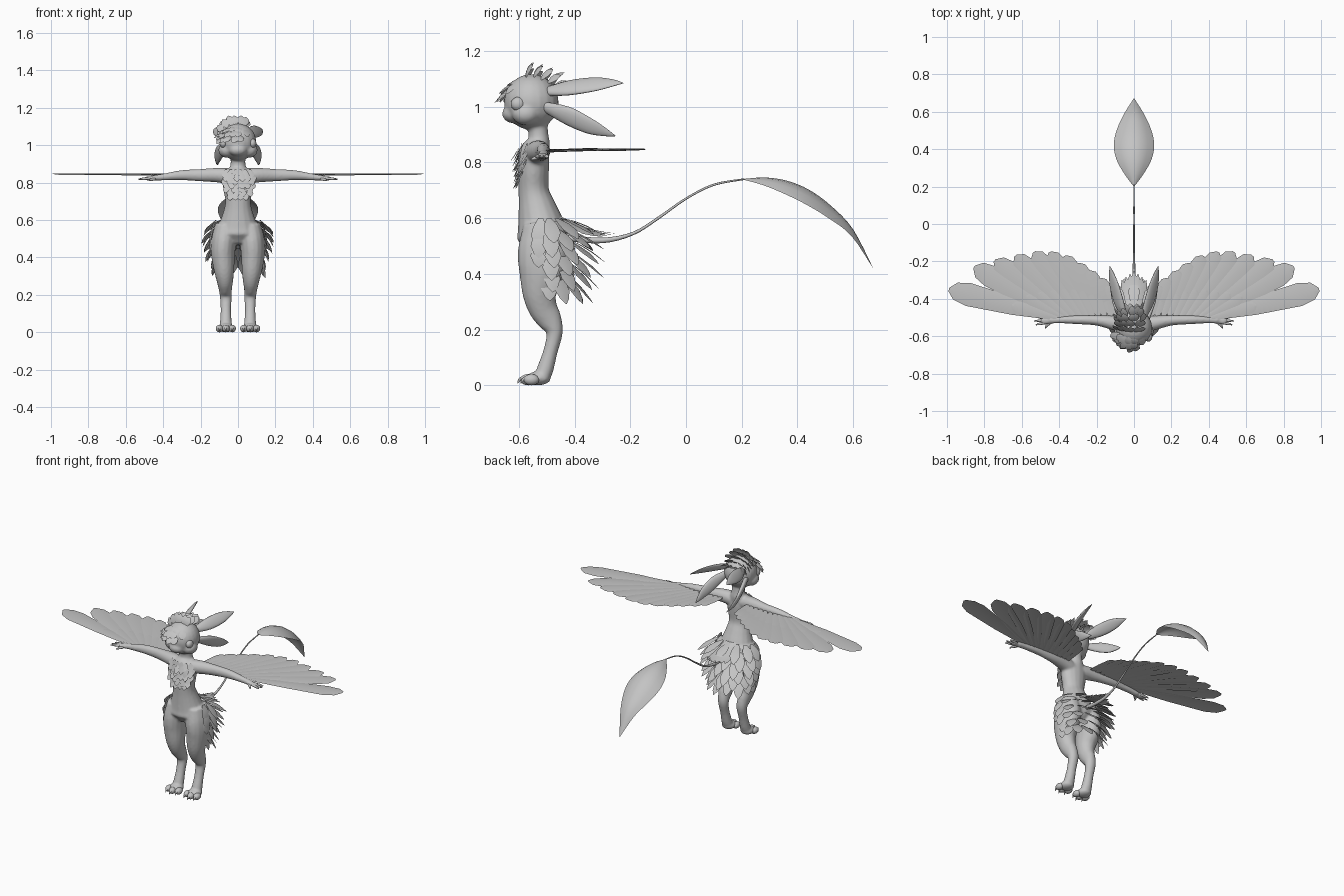
import bpy, bmesh, math, random
from mathutils import Vector, Matrix

random.seed(4)
cube = bpy.data.objects.get("Cube")
if cube:
    bpy.data.objects.remove(cube)

gray = bpy.data.materials.new("plain_gray")
gray.use_nodes = True
COLOR = (0.55, 0.55, 0.55, 1)
gray.diffuse_color = COLOR
gray.node_tree.nodes["Principled BSDF"].inputs["Base Color"].default_value = COLOR


def finish(bm, name):
    mesh = bpy.data.meshes.new(name)
    for f in bm.faces:
        f.smooth = True
    bm.to_mesh(mesh)
    bm.free()
    mesh.materials.append(gray)
    ob = bpy.data.objects.new(name, mesh)
    bpy.context.collection.objects.link(ob)
    return ob


def spline(pts, steps):
    """Catmull-Rom samples through tuples of any size."""
    out = []
    for i in range(len(pts) - 1):
        quad = [pts[max(i - 1, 0)], pts[i], pts[i + 1], pts[min(i + 2, len(pts) - 1)]]
        for k in range(steps):
            t = k / steps
            out.append([b + t / 2 * (c - a + t * (2 * a - 5 * b + 4 * c - d + t * (3 * (b - c) + d - a)))
                        for a, b, c, d in zip(*quad)])
    return out + [list(pts[-1])]


def loft(bm, stations, side, sides=16, steps=4, flip=1):
    """Closed tube through (x, y, z, half width, half depth) stations."""
    rows = spline([(p[0] * flip,) + tuple(p[1:]) for p in stations], steps)
    side = Vector((side[0] * flip, side[1], side[2]))
    rings = []
    for i, row in enumerate(rows):
        t = Vector(rows[min(i + 1, len(rows) - 1)][:3]) - Vector(rows[max(i - 1, 0)][:3])
        t.normalize()
        u = (side - t * side.dot(t)).normalized()
        v = t.cross(u)
        rings.append([bm.verts.new(Vector(row[:3]) + u * max(row[3], .001) * math.cos(a)
                                   + v * max(row[4], .001) * math.sin(a))
                      for a in (math.tau * k / sides for k in range(sides))])
    faces = [bm.faces.new(rings[0]), bm.faces.new(rings[-1])]
    for r, q in zip(rings, rings[1:]):
        for k in range(sides):
            j = (k + 1) % sides
            faces.append(bm.faces.new((r[k], r[j], q[j], q[k])))
    bmesh.ops.recalc_face_normals(bm, faces=faces)


def ball(bm, center, radii):
    bmesh.ops.create_uvsphere(bm, u_segments=20, v_segments=14, radius=1,
                              matrix=Matrix.Translation(center) @ Matrix.Diagonal((*radii, 1)))


POINTED = ((0, .3), (.3, .8), (.6, 1), (.85, .6), (1, .05))
BROAD = ((0, .25), (.4, .75), (.82, 1), (.94, .75), (1, .15))


def feather(bm, base, tip, normal, width, shape=POINTED, bend=0.0):
    """Thin ridged blade from base to tip."""
    base, tip, normal = Vector(base), Vector(tip), Vector(normal)
    along = tip - base
    n = (normal - along * normal.dot(along) / along.length_squared).normalized()
    across = along.normalized().cross(n) * width / 2
    rows = []
    for t, w in shape:
        mid = base + along * t + n * bend * math.sin(math.pi * t)
        rows.append([bm.verts.new(mid + across * w * s - n * abs(s) * w * width * .06)
                     for s in (-1, 0, 1)])
    for r, q in zip(rows, rows[1:]):
        for k in range(2):
            bm.faces.new((r[k], r[k + 1], q[k + 1], q[k]))


X, Y = (1, 0, 0), (0, 1, 0)

# Body: torso, head, arms, legs and feet fused into one skin
bm = bmesh.new()
loft(bm, [(0, -.52, .47, .05, .05), (0, -.515, .52, .12, .09), (0, -.52, .57, .105, .085),
          (0, -.535, .64, .08, .068), (0, -.547, .7, .068, .055), (0, -.548, .77, .08, .056),
          (0, -.545, .83, .082, .055), (0, -.53, .87, .052, .042), (0, -.53, .9, .04, .036),
          (0, -.535, .97, .042, .036)], X)
ball(bm, (0, -.555, 1.017), (.098, .098, .1))
ball(bm, (0, -.62, .975), (.05, .04, .034))
for s in (-1, 1):
    ball(bm, (s * .058, -.575, .975), (.047, .05, .042))
    loft(bm, [(.03, -.54, .83, .045, .045), (.1, -.53, .84, .04, .04), (.2, -.515, .84, .028, .033),
              (.3, -.512, .84, .024, .027), (.4, -.512, .83, .019, .018),
              (.45, -.514, .825, .02, .015)], Y, flip=s)
    loft(bm, [(.065, -.515, .58, .055, .07), (.075, -.51, .5, .066, .092), (.08, -.515, .42, .064, .088),
              (.075, -.527, .34, .055, .063), (.07, -.515, .28, .045, .053), (.068, -.49, .235, .036, .045),
              (.065, -.472, .19, .032, .03), (.065, -.487, .12, .028, .026), (.065, -.508, .05, .032, .03),
              (.065, -.52, .02, .036, .022)], X, flip=s)
    ball(bm, (s * .065, -.53, .025), (.042, .045, .025))
    ball(bm, (s * .473, -.516, .823), (.03, .022, .012))
body = finish(bm, "body")
remesh = body.modifiers.new("fuse", 'REMESH')
remesh.mode = 'VOXEL'
remesh.voxel_size = .007
remesh.use_smooth_shade = True
soften = body.modifiers.new("soften", 'SMOOTH')
soften.iterations = 4

# Toes, claws, fingers, eyes and ears
for s, label in ((-1, "right"), (1, "left")):
    bm = bmesh.new()
    for dx, y in ((-.034, -.555), (0, -.567), (.034, -.555)):
        ball(bm, (s * .065 + dx, y, .02), (.02, .028, .02))
        x = s * .065 + dx
        loft(bm, [(x, y - .015, .026, .009, .008), (x, y - .03, .02, .006, .006),
                  (x, y - .038, .006, .001, .001)], X, 8)
    finish(bm, label + "_toes")

    bm = bmesh.new()
    for dy, end in ((-.012, .525), (0, .535), (.013, .525)):
        loft(bm, [(.47, -.516 + dy, .823, .008, .007), (.505, -.517 + dy * 1.4, .821, .007, .007),
                  (end, -.518 + dy * 1.8, .818, .002, .002)], Y, 8, flip=s)
    loft(bm, [(.445, -.525, .82, .009, .008), (.465, -.542, .815, .007, .007),
              (.475, -.558, .81, .002, .002)], X, 8, flip=s)
    finish(bm, label + "_fingers")

    bm = bmesh.new()
    ball(bm, (s * .078, -.603, 1.01), (.02, .026, .025))
    finish(bm, label + "_eye")

    bm = bmesh.new()
    loft(bm, [(.05, -.5, 1.055, .018, .014), (.08, -.42, 1.068, .035, .014), (.105, -.33, 1.08, .034, .01),
              (.12, -.265, 1.085, .018, .006), (.13, -.225, 1.085, .001, .001)], (.7, 0, -.7), flip=s)
    finish(bm, label + "_upper_ear")

    bm = bmesh.new()
    loft(bm, [(.065, -.52, 1.005, .015, .014), (.095, -.43, .97, .034, .014), (.112, -.35, .932, .03, .01),
              (.113, -.29, .908, .015, .006), (.11, -.253, .895, .001, .001)], (.3, 0, 1), flip=s)
    finish(bm, label + "_lower_ear")

# Wings: fan of long feathers behind each arm, with short coverts on top
TIPS = [(.99, -.35), (.855, -.23), (.745, -.195), (.635, -.17), (.535, -.15), (.45, -.15),
        (.37, -.17), (.3, -.21), (.24, -.25), (.18, -.29), (.14, -.33)]
for s, label in ((-1, "right"), (1, "left")):
    bm = bmesh.new()
    for i, (x, y) in enumerate(TIPS):
        f = i / (len(TIPS) - 1)
        root = Vector((s * (.41 - .32 * f), -.5, .838 + .003 * f))
        tip = Vector((s * x, y, .848 + .003 * f))
        feather(bm, root, tip, (0, 0, 1), .125 - .05 * f, BROAD, .004)
        feather(bm, root + Vector((0, 0, .006)), root.lerp(tip, .42) + Vector((0, 0, .004)),
                (0, 0, 1), .07 - .02 * f, BROAD)
    finish(bm, label + "_wing")

# Head crest: petals over the skull and a forelock swept to one side
bm = bmesh.new()
for row in range(8):
    phi = math.radians(-68 + row * 18)
    for col in range(6):
        lat = math.radians(-52 + col * 15 + random.uniform(-4, 4))
        n = Vector((math.sin(lat), math.cos(lat) * math.sin(phi), math.cos(lat) * math.cos(phi)))
        if n.x > .2 and phi < -.6:
            continue
        base = Vector((0, -.555, 1.017)) + n * .095
        sweep = Vector((-.3, 0, -.9)) if phi < -.5 else Vector((-.1, .8, .1))
        way = (n * (.45 if phi < -.5 else .6) + sweep * .6).normalized()
        feather(bm, base, base + way * random.uniform(.05, .068), n, .042, POINTED, .006)
finish(bm, "head_crest")

# Chest ruff: overlapping drooping feathers
bm = bmesh.new()
for row in range(7):
    z = .87 - row * .02
    half = .068 * math.cos((row - 1.5) / 6.5 * 1.4)
    count = 6 if row < 4 else 4
    for k in range(count):
        x = half * (2 * (k + .5 * (row % 2) * .6) / (count - 1) - 1)
        depth = -.545 - .057 * math.sqrt(max(0, 1 - (x / .085) ** 2))
        base = Vector((x, depth + (.012 if row == 0 else 0), z))
        out = random.uniform(.012, .028)
        feather(bm, base, base + Vector((x * .15, -out, -.045)), (x * 4, -1, .2), .036)
finish(bm, "chest_ruff")

# Hip skirt: rows wrapping the back and sides of the thighs
bm = bmesh.new()
for row in range(6):
    f = row / 5
    count = 9 + row % 2
    for k in range(count):
        a = math.radians(-100 + 200 * k / (count - 1))
        back = max(0, math.cos(a))
        out = Vector((math.sin(a), math.cos(a), 0))
        base = Vector((out.x * (.105 + .03 * math.sin(math.pi * min(1, f + .2))),
                       -.51 + out.y * (.07 + .02 * math.sin(math.pi * f)), .6 - .19 * f))
        way = out * (.12 + back * (.95 - .2 * f)) + Vector((0, 0, -.45 - .45 * f))
        length = .1 + .055 * back + random.uniform(-.01, .01)
        feather(bm, base, base + way.normalized() * length,
                out + Vector((0, 0, .6 * back)), .062, POINTED, .008)
finish(bm, "hip_feathers")

# Tail coverts: narrow feathers lying over the tail root
bm = bmesh.new()
for k in range(7):
    x = (k - 3) / 3
    feather(bm, (x * .035, -.45, .605), (x * .065, -.25 - .05 * abs(x), .545 - .01 * abs(x)),
            (x * .4, .2, 1), .045, POINTED, -.012)
finish(bm, "tail_coverts")

# Tail stem
bm = bmesh.new()
loft(bm, [(0, -.44, .53, .012, .012), (0, -.3, .52, .01, .01), (0, -.19, .545, .006, .006),
          (0, -.1, .6, .005, .005), (0, 0, .67, .004, .004), (0, .1, .72, .004, .004),
          (0, .21, .74, .003, .003)], X, 8)
finish(bm, "tail_stem")

# Tail fan: arched leaf with drooping edges
bm = bmesh.new()
rows = []
for y, z, w in spline([(.2, .74, .001), (.28, .746, .055), (.36, .735, .095), (.44, .703, .108),
                       (.52, .645, .09), (.6, .56, .05), (.672, .42, .001)], 4):
    rows.append([bm.verts.new((k / 3 * w, y - .12 * w * (k / 3) ** 2, z - .48 * w * (k / 3) ** 2))
                 for k in range(-3, 4)])
for r, q in zip(rows, rows[1:]):
    for k in range(6):
        bm.faces.new((r[k], r[k + 1], q[k + 1], q[k]))
finish(bm, "tail_fan")
